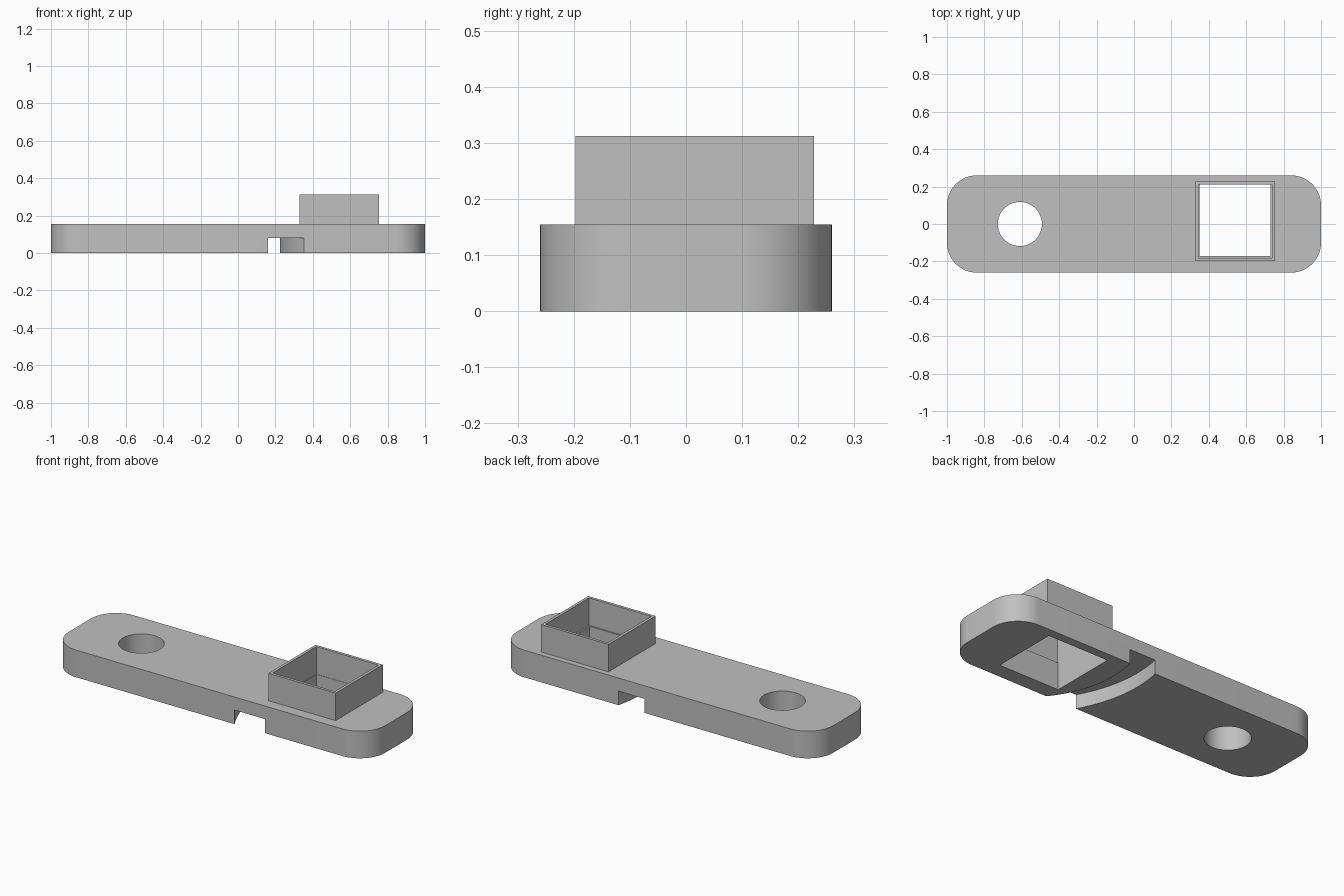
import bpy
import bmesh
from math import cos, sin, radians, pi

cube = bpy.data.objects.get("Cube")
if cube:
    bpy.data.objects.remove(cube, do_unlink=True)

grey = bpy.data.materials.new("plain grey")
grey.use_nodes = True
COLOUR = (0.53, 0.53, 0.53, 1)
grey.diffuse_color = COLOUR
grey.node_tree.nodes["Principled BSDF"].inputs["Base Color"].default_value = COLOUR


def arc(cx, cy, r, start, end, steps):
    """Points along an arc, angles in degrees."""
    angles = [radians(start + (end - start) * i / steps) for i in range(steps + 1)]
    return [(cx + r * cos(a), cy + r * sin(a)) for a in angles]


def rect(x0, x1, y0, y1):
    return [(x0, y0), (x1, y0), (x1, y1), (x0, y1)]


def rounded_rect(hx, hy, r, steps=16):
    points = []
    for i, (sx, sy) in enumerate([(1, 1), (-1, 1), (-1, -1), (1, -1)]):
        points += arc(sx * (hx - r), sy * (hy - r), r, 90 * i, 90 * i + 90, steps)
    return points


def prism(name, outline, z0, z1):
    """Extrude a flat outline from z0 up to z1."""
    bm = bmesh.new()
    base = bm.faces.new([bm.verts.new((x, y, z0)) for x, y in outline])
    top = bmesh.ops.extrude_face_region(bm, geom=[base])["geom"]
    verts = [v for v in top if isinstance(v, bmesh.types.BMVert)]
    bmesh.ops.translate(bm, verts=verts, vec=(0, 0, z1 - z0))
    bmesh.ops.recalc_face_normals(bm, faces=bm.faces)
    mesh = bpy.data.meshes.new(name)
    bm.to_mesh(mesh)
    bm.free()
    mesh.materials.append(grey)
    obj = bpy.data.objects.new(name, mesh)
    bpy.context.collection.objects.link(obj)
    return obj


def select(obj):
    bpy.ops.object.select_all(action="DESELECT")
    obj.select_set(True)
    bpy.context.view_layer.objects.active = obj


def cut(obj, outline, z0, z1):
    """Subtract a prism and discard the cutter."""
    cutter = prism("cutter", outline, z0, z1)
    cutter.hide_render = True
    mod = obj.modifiers.new("cut", "BOOLEAN")
    mod.operation = "DIFFERENCE"
    mod.solver = "EXACT"
    mod.object = cutter
    select(obj)
    bpy.ops.object.modifier_apply(modifier=mod.name)
    bpy.data.objects.remove(cutter, do_unlink=True)


PLATE_TOP, SOCKET_TOP, GROOVE_DEPTH = 0.155, 0.312, 0.08

# Rounded base plate
plate = prism("base_plate", rounded_rect(1, 0.26, 0.16), 0, PLATE_TOP)

# Round hole at the right end
cut(plate, arc(-0.61, 0, 0.118, 0, 354.375, 63), -0.1, 0.4)

# Square opening under the socket
cut(plate, rect(0.35, 0.73, -0.172, 0.21), -0.1, 0.4)

# Curved groove across the underside
band = arc(0.80, 0.104, 0.736, 130, 230, 48) + arc(0.80, 0.104, 0.576, 230, 130, 48)
cut(plate, band, -0.1, GROOVE_DEPTH)

# Thin-walled square socket on top
socket = prism("square_socket", rect(0.33, 0.755, -0.197, 0.228), PLATE_TOP - 0.005, SOCKET_TOP)
cut(socket, rect(0.346, 0.739, -0.181, 0.212), 0, 0.5)

# Smooth curved walls, keep hard edges
for part in (plate, socket):
    select(part)
    bpy.ops.object.shade_smooth_by_angle(angle=pi / 6)
